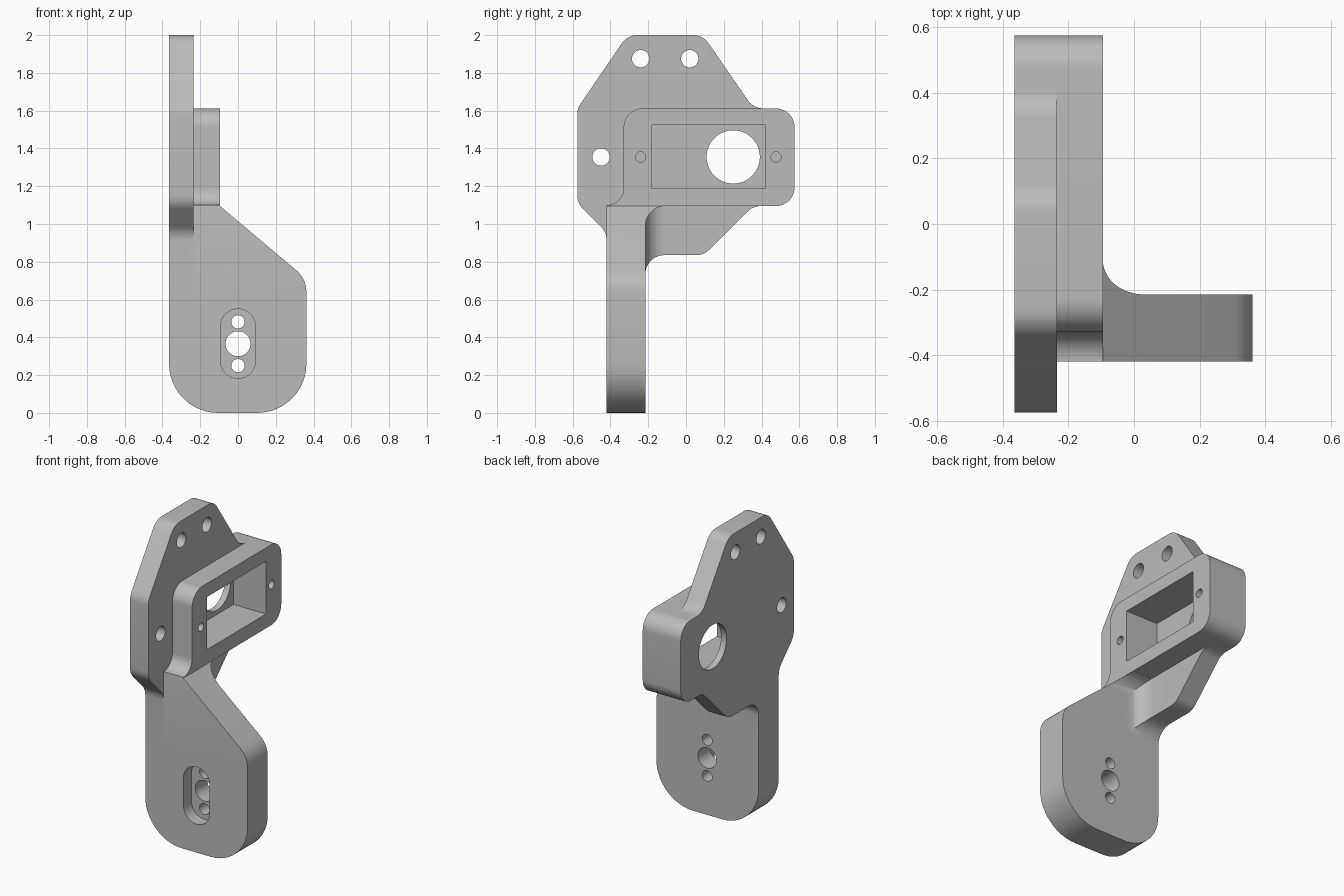
import bpy, bmesh, math
from mathutils import Vector

cube = bpy.data.objects.get("Cube")
if cube:
    bpy.data.objects.remove(cube, do_unlink=True)

grey = bpy.data.materials.new("plain grey")
grey.use_nodes = True
grey.diffuse_color = (0.5, 0.5, 0.5, 1)
grey.node_tree.nodes["Principled BSDF"].inputs["Base Color"].default_value = (0.5, 0.5, 0.5, 1)


def rounded(corners):
    """Outline from (u, v) or (u, v, radius) corners, each arc tangent to both sides."""
    out = []
    for i, c in enumerate(corners):
        p = Vector(c[:2])
        if len(c) == 2:
            out.append(p)
            continue
        a = (Vector(corners[i - 1][:2]) - p).normalized()
        b = (Vector(corners[(i + 1) % len(corners)][:2]) - p).normalized()
        half = a.angle(b) / 2
        centre = p + (a + b).normalized() * c[2] / math.sin(half)
        reach = c[2] / math.tan(half)
        start, end = p + a * reach - centre, p + b * reach - centre
        sweep = math.pi - 2 * half
        steps = max(4, round(sweep / math.radians(7)))
        for k in range(steps + 1):
            t = k / steps
            out.append(centre + (start * math.sin((1 - t) * sweep)
                                 + end * math.sin(t * sweep)) / math.sin(sweep))
    return out


def prism(name, outline, axis, low, high):
    """Extrude an outline along one axis."""
    place = {"x": lambda u, v: (low, u, v),
             "y": lambda u, v: (u, low, v),
             "z": lambda u, v: (u, v, low)}[axis]
    shift = Vector([high - low if a == axis else 0 for a in "xyz"])
    bm = bmesh.new()
    face = bm.faces.new([bm.verts.new(place(*p)) for p in outline])
    grown = bmesh.ops.extrude_face_region(bm, geom=[face])
    bmesh.ops.translate(bm, vec=shift,
                        verts=[g for g in grown["geom"] if isinstance(g, bmesh.types.BMVert)])
    bmesh.ops.recalc_face_normals(bm, faces=bm.faces)
    mesh = bpy.data.meshes.new(name)
    bm.to_mesh(mesh)
    bm.free()
    mesh.materials.append(grey)
    obj = bpy.data.objects.new(name, mesh)
    bpy.context.collection.objects.link(obj)
    return obj


def circle(u, v, r, n=48):
    return [(u + r * math.cos(k * math.tau / n), v + r * math.sin(k * math.tau / n))
            for k in range(n)]


def combine(target, tool, operation):
    mod = target.modifiers.new("combine", "BOOLEAN")
    mod.operation, mod.object, mod.solver = operation, tool, "EXACT"
    bpy.context.view_layer.objects.active = target
    bpy.ops.object.modifier_apply(modifier=mod.name)
    bpy.data.objects.remove(tool, do_unlink=True)


BACK, FACE, RIM = -0.365, -0.235, -0.095       # mounting plate and housing depths
FRONT, REAR = -0.42, -0.215                    # arm thickness
TOP, LOW, R = 1.612, 1.095, 0.1                # housing height and common radius

# Mounting plate
plate_outline = rounded([
    (-0.31, 2.0, R), (0.09, 2.0, R), (0.357, TOP, R), (0.575, TOP, R), (0.575, LOW, R),
    (0.355, LOW, R), (0.095, 0.835, R), (REAR, 0.835, R), (REAR, 0.6), (FRONT, 0.6),
    (FRONT, 0.955, R), (-0.575, 1.11, R), (-0.575, TOP, R)])
bracket = prism("bracket", plate_outline, "x", BACK, FACE)

# Housing standing on the plate, flared at its lower front corner
housing = prism("housing", rounded([
    (-0.33, TOP, R), (0.575, TOP, R), (0.575, LOW, R), (FRONT, LOW),
    (FRONT + 0.001, LOW + 0.005), (-0.33, LOW + 0.005, 0.088)]), "x", FACE, RIM)

# Arm with a sloped top, blended into the underside of the housing
arm = prism("arm", rounded([
    (BACK, 0, 0.26), (0.362, 0, 0.26), (0.362, 0.71, 0.15), (RIM, LOW), (BACK, LOW)]),
    "y", FRONT, -0.12)
combine(arm, prism("arm_side", rounded([
    (-0.6, -0.1), (REAR, -0.1), (REAR, LOW, 0.105), (0, LOW), (0, 1.2), (-0.6, 1.2)]),
    "x", -0.6, 0.6), "INTERSECT")

# Upright blend between plate and arm
blend = prism("blend", rounded([
    (-0.3, -0.3), (-0.1, -0.3), (-0.1, REAR), (FACE, REAR, 0.104), (FACE, 0), (-0.3, 0)]),
    "z", 0.65, LOW)
combine(blend, prism("blend_limit", plate_outline, "x", -0.5, 0.1), "INTERSECT")

for part in (housing, arm, blend):
    combine(bracket, part, "UNION")

# Rectangular pocket with a round window through its floor
pocket = [(-0.18, 1.187), (0.42, 1.187), (0.42, 1.525), (-0.18, 1.525)]
combine(bracket, prism("pocket", pocket, "x", -0.325, 0), "DIFFERENCE")
combine(bracket, prism("window", circle(0.25, 1.355, 0.141, 64), "x", -0.5, -0.2), "DIFFERENCE")

# Plate bolt holes and blind screw holes
for y, z in ((-0.24, 1.875), (0.02, 1.875), (-0.45, 1.355)):
    combine(bracket, prism("bolt_hole", circle(y, z, 0.046), "x", -0.5, 0), "DIFFERENCE")
for y in (-0.24, 0.477):
    combine(bracket, prism("screw_hole", circle(y, 1.355, 0.027, 32), "x", -0.3, 0), "DIFFERENCE")

# Slot in the arm with three holes through its floor
slot = rounded([(-0.093, 0.183, 0.0925), (0.093, 0.183, 0.0925),
                (0.093, 0.55, 0.0925), (-0.093, 0.55, 0.0925)])
combine(bracket, prism("slot", slot, "y", -0.6, FRONT + 0.08), "DIFFERENCE")
for z, r in ((0.25, 0.035), (0.366, 0.066), (0.482, 0.035)):
    combine(bracket, prism("arm_hole", circle(0, z, r), "y", -0.5, 0), "DIFFERENCE")

bpy.ops.object.select_all(action="DESELECT")
bracket.select_set(True)
bpy.context.view_layer.objects.active = bracket
bpy.ops.object.shade_smooth_by_angle()
